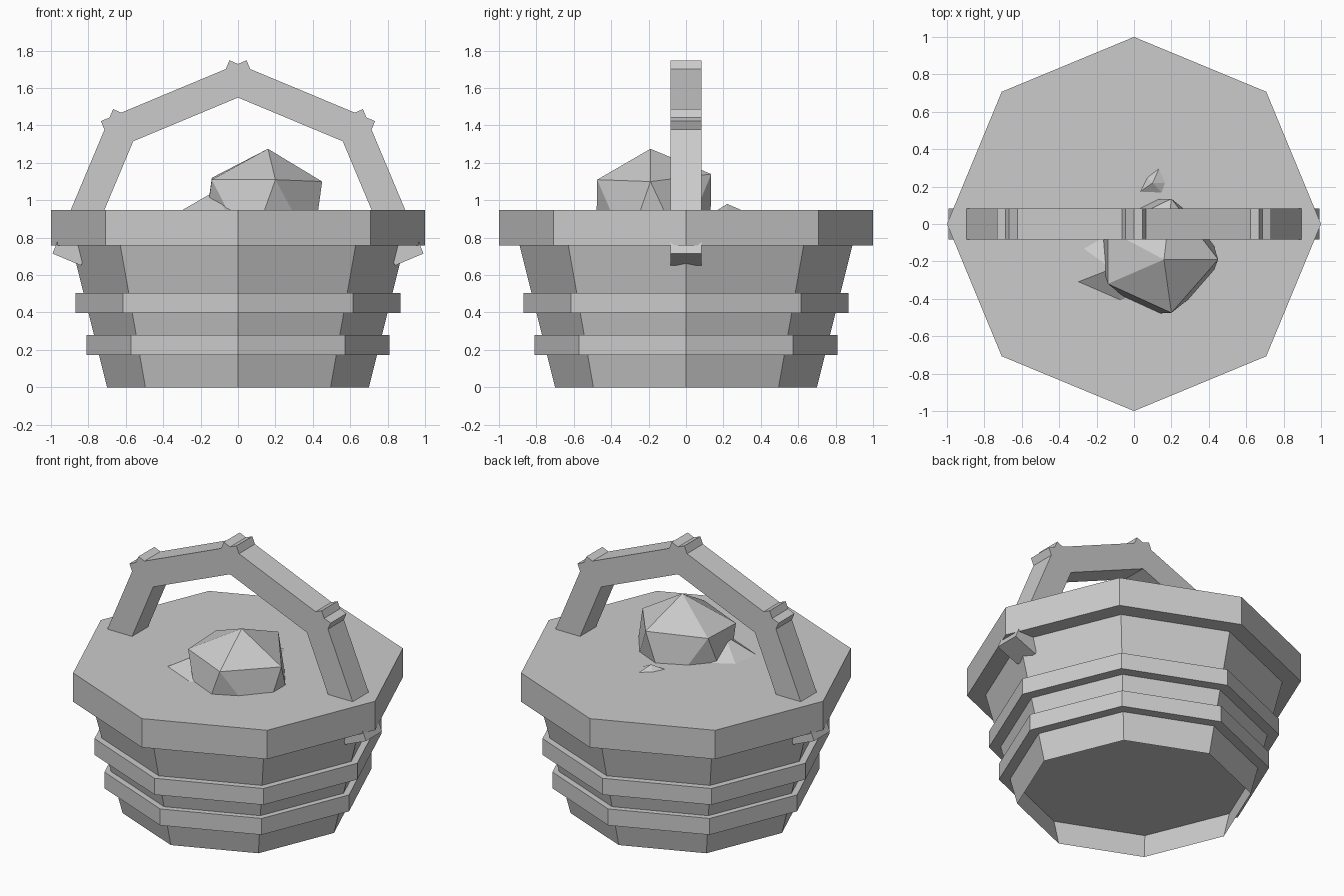
import bpy, bmesh, math
from mathutils import Vector

if "Cube" in bpy.data.objects:
    bpy.data.objects.remove(bpy.data.objects["Cube"])


def make_object(name, bm):
    mesh = bpy.data.meshes.new(name)
    bm.to_mesh(mesh)
    bm.free()
    obj = bpy.data.objects.new(name, mesh)
    bpy.context.collection.objects.link(obj)
    return obj


def octagon(name, z0, z1, r0, r1, capped=True):
    """Eight-sided drum with a corner on each axis."""
    bm = bmesh.new()
    rings = [[bm.verts.new((r * math.cos(i * math.pi / 4), r * math.sin(i * math.pi / 4), z))
              for i in range(8)] for r, z in ((r0, z0), (r1, z1))]
    for i in range(8):
        j = (i + 1) % 8
        bm.faces.new((rings[0][i], rings[0][j], rings[1][j], rings[1][i]))
    if capped:
        bm.faces.new(rings[0][::-1])
        bm.faces.new(rings[1])
    return make_object(name, bm)


def hull(name, points):
    bm = bmesh.new()
    for p in points:
        bm.verts.new(p)
    res = bmesh.ops.convex_hull(bm, input=bm.verts[:])
    unused = [g for g in res["geom_interior"] if isinstance(g, bmesh.types.BMVert)]
    bmesh.ops.delete(bm, geom=unused, context="VERTS")
    bmesh.ops.recalc_face_normals(bm, faces=bm.faces[:])
    return make_object(name, bm)


def handle_bar(name, a, b, side, t=0.166):
    """Square bar given by the two ends of its outer edge in xz."""
    a, b = Vector((a[0] * side, 0, a[1])), Vector((b[0] * side, 0, b[1]))
    d = (b - a).normalized()
    inward = Vector((d.z, 0, -d.x)) * side * t
    if inward.z > 0:
        inward.negate()
    return hull(name, [p + off + Vector((0, y, 0))
                       for p in (a, b) for off in (Vector(), inward) for y in (-t / 2, t / 2)])


# Open basket wall; the solid lower band shows as a recessed floor
octagon("basket_body", 0, 0.80, 0.70, 0.90, capped=False)
octagon("lower_band", 0.172, 0.28, 0.81, 0.81)
octagon("upper_band", 0.397, 0.505, 0.87, 0.87)
octagon("basket_rim", 0.758, 0.948, 1.0, 1.0)

# Handle: overlapping straight bars, mirrored
for side, label in ((-1, "left"), (1, "right")):
    handle_bar(f"handle_top_{label}", (-0.046, 1.748), (0.733, 1.423), side)
    handle_bar(f"handle_side_{label}", (0.668, 1.487), (0.992, 0.715), side)

# Large faceted ball: cap points and their reflection through the centre
centre = Vector((0.13, -0.173, 0.93))
cap = [Vector(p) for p in ((0.16, -0.19, 1.275), (0.45, -0.19, 1.10), (0.20, 0.135, 1.14),
                           (-0.14, -0.03, 1.12), (-0.14, -0.32, 1.11), (0.20, -0.475, 1.11))]
hull("large_ball", cap + [2 * centre - p for p in cap])


def mound(name, peak, base):
    hull(name, [peak] + [(x, y, z) for x, y in base for z in (0.946, 0.90)])


# Two smaller lumps barely rising from the surface
mound("side_lump", (-0.12, -0.24, 1.05),
      ((-0.30, -0.31), (-0.27, -0.13), (-0.15, -0.06), (0, -0.06), (0, -0.38), (-0.07, -0.41)))
mound("back_lump", (0.10, 0.22, 0.98),
      ((0.03, 0.17), (0.15, 0.165), (0.17, 0.22), (0.135, 0.30), (0.07, 0.25)))
